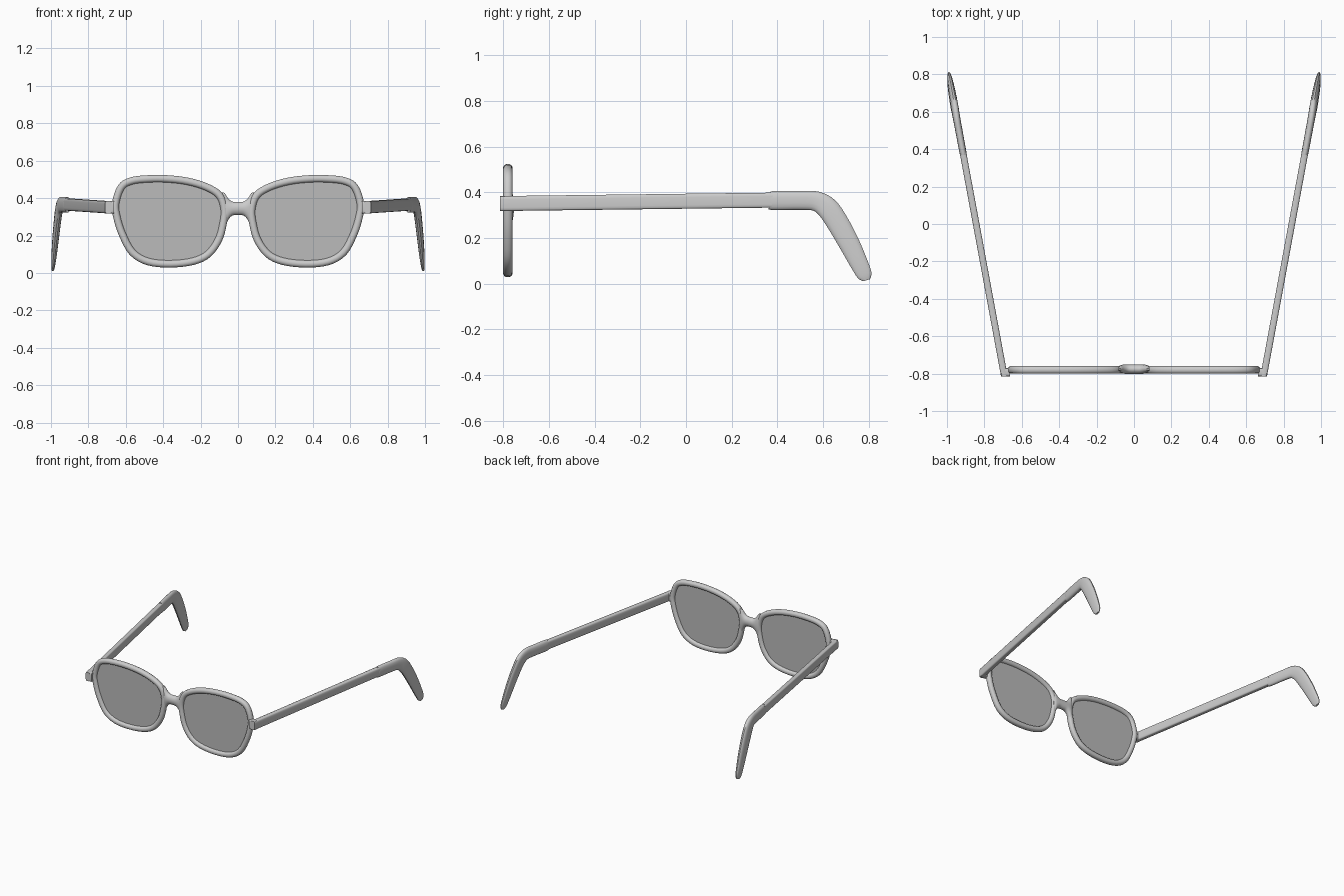
import bpy, bmesh, math
from mathutils import Vector

if "Cube" in bpy.data.objects:
    bpy.data.objects.remove(bpy.data.objects["Cube"])

Y_RIM = -0.78


def finish(ob, mirror=True, angle=40):
    if mirror:
        ob.modifiers.new("mirror", 'MIRROR')
    bpy.ops.object.select_all(action='DESELECT')
    ob.select_set(True)
    bpy.context.view_layer.objects.active = ob
    bpy.ops.object.shade_smooth_by_angle(angle=math.radians(angle))
    return ob


def smooth_path(keys, steps, closed=False):
    """Catmull-Rom interpolation through tuples of any size."""
    n, out = len(keys), []
    get = (lambda i: keys[i % n]) if closed else (lambda i: keys[max(0, min(n - 1, i))])
    for i in range(n if closed else n - 1):
        for s in range(steps):
            t = s / steps
            out.append([0.5 * (2 * b + (c - a) * t + (2 * a - 5 * b + 4 * c - d) * t * t
                               + (3 * b - a - 3 * c + d) * t ** 3)
                        for a, b, c, d in zip(get(i - 1), get(i), get(i + 1), get(i + 2))])
    if not closed:
        out.append(list(keys[-1]))
    return out


def section(center, u, v, power, count=16):
    """Superellipse ring spanned by half-axes u and v."""
    ring = []
    for i in range(count):
        a = 2 * math.pi * (i + 0.5) / count
        c, s = math.cos(a), math.sin(a)
        ring.append(center + u * math.copysign(abs(c) ** power, c)
                    + v * math.copysign(abs(s) ** power, s))
    return ring


def loft(name, rings, closed=False, **kw):
    bm = bmesh.new()
    vs = [[bm.verts.new(p) for p in r] for r in rings]
    n = len(vs[0])
    for k in range(len(vs) if closed else len(vs) - 1):
        a, b = vs[k], vs[(k + 1) % len(vs)]
        for i in range(n):
            j = (i + 1) % n
            bm.faces.new((a[i], a[j], b[j], b[i]))
    if not closed:
        bm.faces.new(vs[0])
        bm.faces.new(vs[-1])
    bmesh.ops.recalc_face_normals(bm, faces=bm.faces)
    me = bpy.data.meshes.new(name)
    bm.to_mesh(me)
    bm.free()
    ob = bpy.data.objects.new(name, me)
    bpy.context.collection.objects.link(ob)
    return finish(ob, **kw)


# Rim: round tube swept along the lens outline
outline = smooth_path([
    (.655, .37), (.625, .458), (.57, .492), (.48, .503), (.38, .503), (.27, .49),
    (.17, .46), (.10, .415), (.073, .34), (.08, .26), (.105, .175), (.16, .10),
    (.24, .062), (.36, .048), (.48, .06), (.565, .11), (.62, .21), (.648, .30)], 4, True)
pts = [Vector((x, Y_RIM, z)) for x, z in outline]
back = Vector((0, 1, 0))
rings = []
for i, p in enumerate(pts):
    t = (pts[(i + 1) % len(pts)] - pts[i - 1]).normalized()
    rings.append(section(p, t.cross(back) * .02, back * .021, 0.9, 12))
loft("rim", rings, closed=True)

# Lens: thin see-through pane set into the rim
lens = loft("lens", [[p + back * d for p in pts] for d in (-.004, .004)])
glass = bpy.data.materials.new("lens_glass")
glass.diffuse_color = (.5, .5, .5, .5)
glass.use_nodes = True
glass.node_tree.nodes["Principled BSDF"].inputs["Base Color"].default_value = glass.diffuse_color
lens.data.materials.append(glass)

# Bridge: oval bar flaring into both rims (x, z, half height, half depth)
half = smooth_path([(0, .345, .036, .026), (.03, .344, .038, .026), (.052, .341, .058, .025),
                    (.07, .335, .092, .022), (.084, .335, .10, .014)], 4)
full = [[-s[0]] + s[1:] for s in half[:0:-1]] + half
loft("bridge", [section(Vector((x, Y_RIM + .004, z)), Vector((0, 0, h)), back * d, 1)
                for x, z, h, d in full], mirror=False)


# Temple arms splay outwards along this line
def arm_x(y):
    return .693 + .185 * (y + .815)


side, up = Vector((1, 0, 0)), Vector((0, 0, 1))
loft("temple_arm", [section(Vector((arm_x(y), y, z)), side * .018, up * .033, 0.4)
                    for y, z in ((-.815, .351), (.38, .366))])

# Hinge lug joining the rim to the arm
loft("hinge_lug", [section(Vector((x, -.793, .351)), back * .022, up * .033, 0.3)
                   for x in (.662, .709)])

# Ear tip: flattened sleeve bending down (y, z, half height, half thickness)
tip = smooth_path([(.37, .364, .036, .016), (.38, .364, .042, .019), (.50, .365, .042, .02),
                   (.57, .361, .044, .02), (.62, .330, .049, .02), (.665, .265, .049, .019),
                   (.715, .175, .046, .017), (.757, .09, .040, .014), (.782, .038, .033, .010),
                   (.790, .015, .016, .006)], 4)
rings = []
for i, (y, z, h, w) in enumerate(tip):
    a, b = tip[max(0, i - 1)], tip[min(len(tip) - 1, i + 1)]
    d = Vector((0, b[0] - a[0], b[1] - a[1])).normalized()
    rings.append(section(Vector((arm_x(y), y, z)), side * w, side.cross(d) * h, 0.8))
loft("ear_tip", rings)
